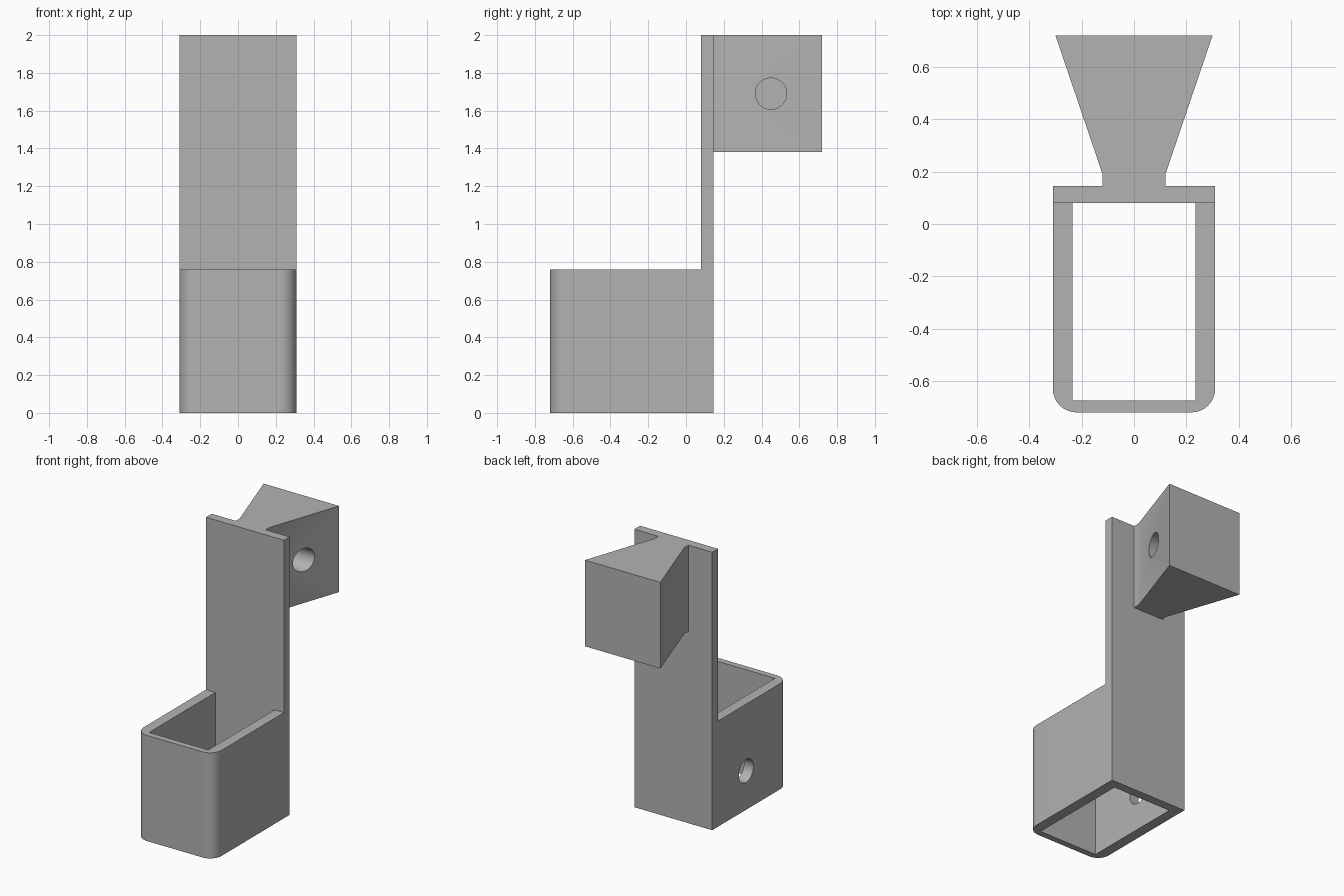
import bpy, bmesh
from mathutils import Matrix, Vector

cube = bpy.data.objects.get("Cube")
if cube:
    bpy.data.objects.remove(cube, do_unlink=True)

grey = bpy.data.materials.new("plain grey")
grey.use_nodes = True
COLOUR = (0.45, 0.45, 0.45, 1)
grey.diffuse_color = COLOUR
grey.node_tree.nodes["Principled BSDF"].inputs["Base Color"].default_value = COLOUR


def make_object(name, bm):
    bmesh.ops.recalc_face_normals(bm, faces=bm.faces)
    mesh = bpy.data.meshes.new(name)
    bm.to_mesh(mesh)
    bm.free()
    mesh.materials.append(grey)
    obj = bpy.data.objects.new(name, mesh)
    bpy.context.collection.objects.link(obj)
    return obj


def prism(points, offset):
    """Extrude a closed outline along an offset."""
    bm = bmesh.new()
    face = bm.faces.new([bm.verts.new(p) for p in points])
    top = bmesh.ops.extrude_face_region(bm, geom=[face])["geom"]
    verts = [v for v in top if isinstance(v, bmesh.types.BMVert)]
    bmesh.ops.translate(bm, verts=verts, vec=Vector(offset))
    return bm


def bore(name, x0, x1, y, z, radius=0.083):
    bm = bmesh.new()
    place = Matrix.Translation(((x0 + x1) / 2, y, z)) @ Matrix.Rotation(1.570796, 4, "Y")
    bmesh.ops.create_cone(bm, cap_ends=True, segments=48, radius1=radius,
                          radius2=radius, depth=x1 - x0, matrix=place)
    return make_object(name, bm)


def combine(target, other, operation):
    other.hide_render = True
    mod = target.modifiers.new(other.name, "BOOLEAN")
    mod.operation = operation
    mod.solver = "EXACT"
    mod.object = other
    bpy.context.view_layer.objects.active = target
    bpy.ops.object.modifier_apply(modifier=mod.name)
    bpy.data.objects.remove(other, do_unlink=True)


HALF, FRONT, PLATE, BACK, RIM = 0.31, -0.72, 0.08, 0.145, 0.76

# Holder body: tall back plate and cup block as one L-shaped side profile
side = [(FRONT, 0), (BACK, 0), (BACK, 2), (PLATE, 2), (PLATE, RIM), (FRONT, RIM)]
bm = prism([(-HALF, y, z) for y, z in side], (2 * HALF, 0, 0))
corners = [e for e in bm.edges
           if all(abs(v.co.y - FRONT) < 0.001 for v in e.verts)
           and abs(e.verts[0].co.z - e.verts[1].co.z) > 0.1]
bmesh.ops.bevel(bm, geom=corners, offset=0.09, segments=10, profile=0.5,
                affect="EDGES")
body = make_object("holder_body", bm)

# Open cavity through the cup
cavity = [(-0.235, -0.675), (0.235, -0.675), (0.235, PLATE), (-0.235, PLATE)]
combine(body, make_object("cup_cavity",
        prism([(x, y, -0.1) for x, y in cavity], (0, 0, 1))), "DIFFERENCE")

# Flared hanging wedge with a short straight neck
half_wedge = [(0.12, 0.11), (0.12, 0.19), (0.30, 0.72)]
outline = half_wedge + [(-x, y) for x, y in reversed(half_wedge)]
combine(body, make_object("hanging_wedge",
        prism([(x, y, 1.38) for x, y in outline], (0, 0, 0.62))), "UNION")

# Blind bore in the wedge, and a bore through one cup wall
combine(body, bore("wedge_bore", 0.0, 0.5, 0.45, 1.69), "DIFFERENCE")
combine(body, bore("cup_bore", -0.5, -0.1, -0.24, 0.28), "DIFFERENCE")

bpy.ops.object.select_all(action="DESELECT")
body.select_set(True)
bpy.context.view_layer.objects.active = body
bpy.ops.object.shade_smooth_by_angle()
